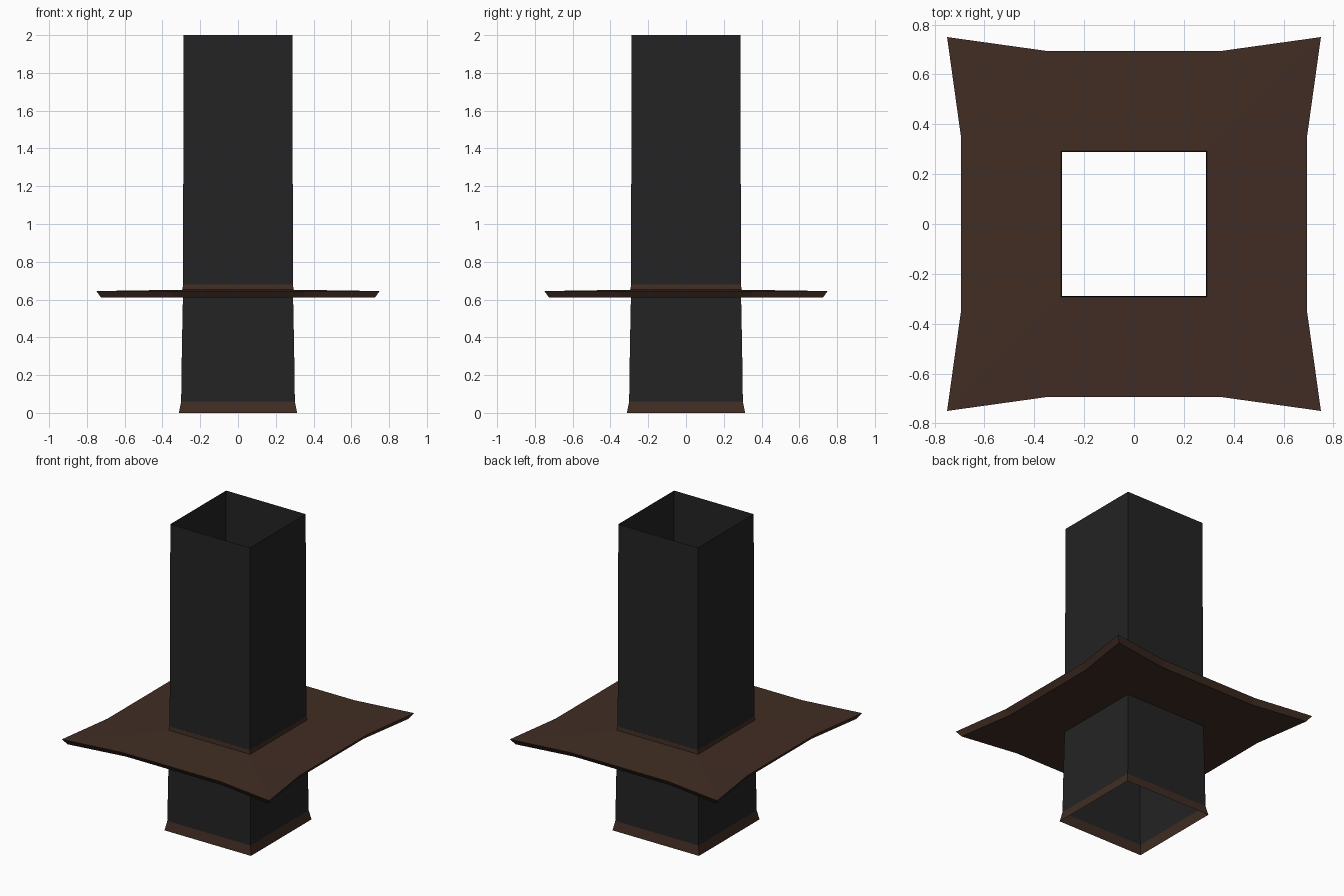
import bpy

if "Cube" in bpy.data.objects:
    bpy.data.objects.remove(bpy.data.objects["Cube"])


def material(name, color):
    m = bpy.data.materials.new(name)
    m.diffuse_color = (*color, 1)
    m.use_nodes = True
    m.node_tree.nodes["Principled BSDF"].inputs["Base Color"].default_value = m.diffuse_color
    return m


charcoal = material("charcoal", (0.017, 0.017, 0.017))
brown = material("rust_brown", (0.052, 0.026, 0.017))


def square(h, z):
    return [(-h, -h, z), (h, -h, z), (h, h, z), (-h, h, z)]


def star(corner, side, mid, z):
    # Square with swept-out corners: one corner and two side points, turned four times
    pts, base = [], [(-corner, -corner), (-mid, -side), (mid, -side)]
    for _ in range(4):
        pts += [(x, y, z) for x, y in base]
        base = [(-y, x) for x, y in base]
    return pts


def build(name, verts, faces, mats):
    me = bpy.data.meshes.new(name)
    me.from_pydata(verts, [], faces)
    for m in mats:
        me.materials.append(m)
    ob = bpy.data.objects.new(name, me)
    bpy.context.collection.objects.link(ob)
    return ob


def bridge(a, b, n):
    return [(a + i, a + (i + 1) % n, b + (i + 1) % n, b + i) for i in range(n)]


# Open square flue with a flared brown foot
profile = [(0.313, 0), (0.301, 0.06), (0.297, 0.35), (0.291, 0.65), (0.29, 1.15), (0.288, 2)]
verts, faces = [], []
for i, (h, z) in enumerate(profile):
    verts += square(h, z)
    if i:
        faces += bridge(4 * i - 4, 4 * i, 4)
flue = build("flue", verts, faces, [charcoal, brown])
for p in flue.data.polygons:
    p.material_index = 1 if p.center.z < 0.06 else 0

# Thin flange plate with bevelled rim and a square hole
verts = (star(0.75, 0.695, 0.355, 0.645) + star(0.725, 0.668, 0.345, 0.61)
         + square(0.2905, 0.652) + square(0.2905, 0.61))
faces = bridge(12, 0, 12)
for outer, inner, flip in ((0, 24, False), (12, 28, True)):
    for k in range(4):
        c, n = outer + 3 * k, outer + 3 * ((k + 1) % 4)
        i, j = inner + k, inner + (k + 1) % 4
        for f in ((c, c + 1, i), (c + 1, c + 2, j, i), (c + 2, n, j)):
            faces.append(f[::-1] if flip else f)
build("flange", verts, faces, [brown])

# Narrow brown collar where the flue leaves the plate
build("collar", square(0.294, 0.648) + square(0.2915, 0.68) + square(0.2885, 0.68),
      bridge(0, 4, 4) + bridge(4, 8, 4), [brown])
